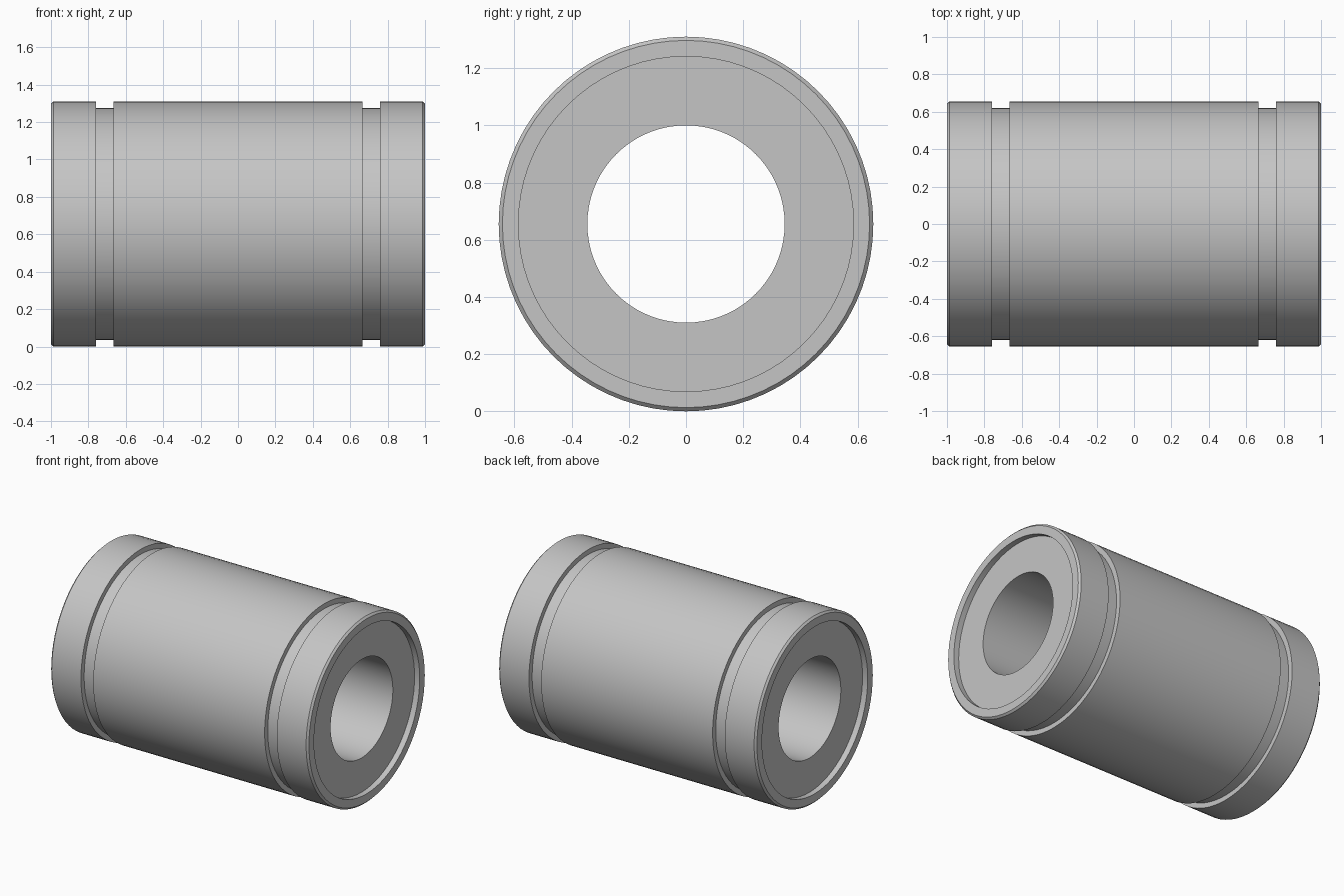
import bpy, bmesh, math
from mathutils import Matrix, Vector

cube = bpy.data.objects.get("Cube")
if cube:
    bpy.data.objects.remove(cube, do_unlink=True)

# Main dimensions
SEGMENTS = 72
OUTER, GROOVE, RECESS, BORE = 0.655, 0.62, 0.586, 0.345
HALF, CHAMFER, DEPTH = 1.0, 0.013, 0.04
GROOVE_IN, GROOVE_OUT = 0.665, 0.76

# Steel material
steel = bpy.data.materials.new("steel_grey")
steel.use_nodes = True
colour = (0.56, 0.56, 0.56, 1)
steel.diffuse_color = colour
steel.node_tree.nodes["Principled BSDF"].inputs["Base Color"].default_value = colour

# Half profile (axial position, radius) from bore to middle, mirrored to the other end
half = [(HALF - DEPTH, BORE), (HALF - DEPTH, RECESS), (HALF, RECESS),
        (HALF, OUTER - CHAMFER), (HALF - CHAMFER, OUTER),
        (GROOVE_OUT, OUTER), (GROOVE_OUT, GROOVE),
        (GROOVE_IN, GROOVE), (GROOVE_IN, OUTER)]
profile = half + [(-x, r) for x, r in reversed(half)]

# Revolve the closed profile around the x axis
bm = bmesh.new()
rings = []
for i in range(SEGMENTS):
    turn = Matrix.Rotation(math.tau * i / SEGMENTS, 3, 'X')
    rings.append([bm.verts.new(turn @ Vector((x, 0, r))) for x, r in profile])
for i, ring in enumerate(rings):
    following = rings[(i + 1) % SEGMENTS]
    for j in range(len(profile)):
        k = (j + 1) % len(profile)
        bm.faces.new((ring[j], ring[k], following[k], following[j]))
bmesh.ops.recalc_face_normals(bm, faces=bm.faces)

mesh = bpy.data.meshes.new("bearing_sleeve")
bm.to_mesh(mesh)
bm.free()
mesh.materials.append(steel)

sleeve = bpy.data.objects.new("bearing_sleeve", mesh)
sleeve.location.z = OUTER
bpy.context.collection.objects.link(sleeve)

# Smooth round walls, crisp rims
bpy.ops.object.select_all(action='DESELECT')
sleeve.select_set(True)
bpy.context.view_layer.objects.active = sleeve
bpy.ops.object.shade_smooth_by_angle(angle=math.radians(30))
